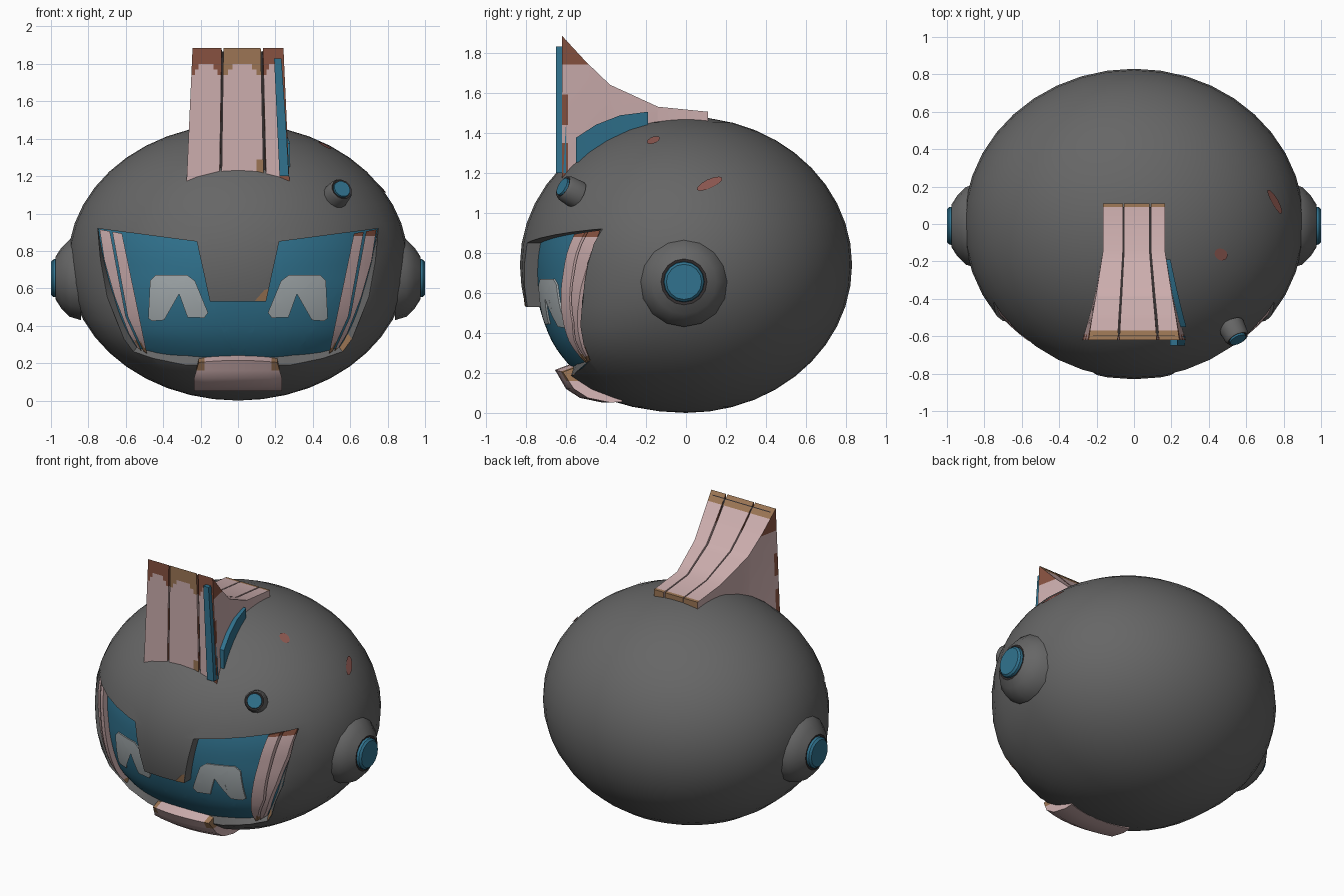
import bpy, bmesh, math
from mathutils import Vector

if "Cube" in bpy.data.objects:
    bpy.data.objects.remove(bpy.data.objects["Cube"])

RX, RY, RZ, CZ = 0.91, 0.83, 0.74, 0.74      # head radii and centre height


def material(name, *srgb):
    m = bpy.data.materials.new(name)
    m.diffuse_color = [((c + 0.055) / 1.055) ** 2.4 for c in srgb] + [1]
    m.use_nodes = True
    m.node_tree.nodes["Principled BSDF"].inputs["Base Color"].default_value = m.diffuse_color
    return m


GREY = material("dark grey shell", 0.40, 0.40, 0.40)
PINK = material("pale pink paint", 0.80, 0.68, 0.68)
BLUE = material("teal glass", 0.19, 0.45, 0.56)
WHITE = material("pale eye grey", 0.66, 0.69, 0.70)
TAN = material("worn tan", 0.61, 0.46, 0.33)
RUST = material("worn rust", 0.53, 0.32, 0.25)
SPOT = material("red scuff", 0.56, 0.35, 0.32)
DARK = material("groove dark", 0.20, 0.18, 0.18)


def finish(name, bm, mats, rule=None):
    """Turn a bmesh into an object; rule(face) gives the material index."""
    bm.normal_update()
    if rule:
        for f in bm.faces:
            f.material_index = rule(f)
    me = bpy.data.meshes.new(name)
    bm.to_mesh(me)
    bm.free()
    for m in mats:
        me.materials.append(m)
    ob = bpy.data.objects.new(name, me)
    bpy.context.collection.objects.link(ob)
    return ob


def slices(bm, axis, values):
    for v in values:
        co, no = Vector((0, 0, 0)), Vector((0, 0, 0))
        co[axis], no[axis] = v, 1
        bmesh.ops.bisect_plane(bm, geom=bm.verts[:] + bm.edges[:] + bm.faces[:],
                               dist=1e-5, plane_co=co, plane_no=no)


def front(x, z, d=0.0):
    """Y of the face surface, sunk by d; the jaw is a little squarer."""
    p = 2 + 0.25 * min(1, max(0, (0.7 - z) / 0.35))
    s = 1 - abs(x / RX) ** p - abs((z - CZ) / RZ) ** p
    return -RY * max(0, s) ** (1 / p) + d


def patch(name, pts, mats, d, wall=0.0, rule=None):
    """Front outline laid on the face surface, with walls running back."""
    bm = bmesh.new()
    bm.faces.new([bm.verts.new((x, 0, z)) for x, z in pts])
    bmesh.ops.triangulate(bm, faces=bm.faces[:])
    slices(bm, 0, [i * 0.04 for i in range(-20, 21)])
    slices(bm, 2, [i * 0.04 for i in range(2, 25)])
    bm.normal_update()
    for f in bm.faces:
        if f.normal.y > 0:
            f.normal_flip()
    for v in bm.verts:
        v.co.y = front(v.co.x, v.co.z, d)
    if wall:
        rim = [e for e in bm.edges if e.is_boundary]
        new = bmesh.ops.extrude_edge_only(bm, edges=rim)["geom"]
        for v in new:
            if isinstance(v, bmesh.types.BMVert):
                v.co.y += wall
    return finish(name, bm, mats, rule)


def loft(name, rings, mats, rule=None, cuts=()):
    bm = bmesh.new()
    rows = [[bm.verts.new(p) for p in r] for r in rings]
    n = len(rows[0])
    for a, b in zip(rows, rows[1:]):
        for i in range(n):
            bm.faces.new((a[i], a[(i + 1) % n], b[(i + 1) % n], b[i]))
    bm.faces.new(rows[0])
    bm.faces.new(rows[-1])
    bmesh.ops.recalc_face_normals(bm, faces=bm.faces[:])
    for axis, values in cuts:
        slices(bm, axis, values)
    return finish(name, bm, mats, rule)


def lathe(name, profile, centre, axis, sides, mats, seg_mats):
    """Revolve (radius, height) points round an axis; one material per segment."""
    q = Vector(axis).normalized().to_track_quat('Z', 'Y')
    bm = bmesh.new()
    rows = []
    for r, h in profile:
        rows.append([bm.verts.new(Vector(centre) + q @ Vector(
            (r * math.cos(t), r * math.sin(t), h)))
            for t in (2 * math.pi * i / sides for i in range(sides))])
    for a, b, m in zip(rows, rows[1:], seg_mats):
        for i in range(sides):
            j = (i + 1) % sides
            bm.faces.new((a[i], a[j], b[j], b[i])).material_index = m
    bm.faces.new(rows[-1]).material_index = seg_mats[-1]
    return finish(name, bm, mats)


# Visor opening: outer and inner edge of the lower lip, right half, top to bottom
outer = [(.75, .92), (.735, .75), (.70, .556), (.61, .33), (.56, .262),
         (.45, .225), (.28, .19), (0, .185)]
inner = [(.745, .915), (.715, .75), (.66, .556), (.585, .36), (.54, .285),
         (.45, .262), (.28, .245), (0, .24)]


def mirrored(half):
    return half + [(-x, z) for x, z in half[-2::-1]]


opening = mirrored(outer) + [(-.22, .85), (-.15, .53), (.15, .53), (.22, .85)]

# Head shell with the visor opening cut out
bm = bmesh.new()
bmesh.ops.create_uvsphere(bm, u_segments=40, v_segments=22, radius=1)
for v in bm.verts:
    v.co = Vector((v.co.x * RX, v.co.y * RY, v.co.z * RZ + CZ))
    w = min(1, max(0, -v.co.y / 0.35))
    v.co.y += w * (front(v.co.x, v.co.z) - v.co.y)
head = finish("head_shell", bm, [GREY])
cutter = loft("visor_cutter", [[(x, y, z) for x, z in opening] for y in (-1, -.2)], [GREY])
cutter.hide_render = True
mod = head.modifiers.new("opening", 'BOOLEAN')
mod.operation, mod.solver, mod.object = 'DIFFERENCE', 'EXACT', cutter
bpy.context.view_layer.objects.active = head
bpy.ops.object.modifier_apply(modifier=mod.name)
bpy.data.objects.remove(cutter)

# Visor glass and the sloping lip below it
patch("visor", opening, [BLUE], 0.07)
bm = bmesh.new()
o = [bm.verts.new((x, front(x, z, -.002), z)) for x, z in mirrored(outer)]
n = [bm.verts.new((x, front(x, z, .075), z)) for x, z in mirrored(inner)]
for i in range(len(o) - 1):
    bm.faces.new((o[i], n[i], n[i + 1], o[i + 1])).material_index = int(i == 3)
finish("visor_lip", bm, [GREY, TAN])

# Cheek strips and eyes on both sides
strip_a = [(.74, .915), (.685, .905), (.60, .45), (.515, .265), (.54, .285),
           (.585, .36), (.66, .556), (.715, .75)]
strip_b = [(.672, .903), (.62, .893), (.487, .252), (.505, .262), (.59, .45)]
eye = [(.48, .44), (.47, .64), (.44, .67), (.27, .67), (.23, .64), (.16, .47),
       (.18, .442), (.27, .445), (.315, .57), (.37, .57), (.395, .43), (.46, .425)]
for s, side in ((1, "right"), (-1, "left")):
    def strip_wear(f, s=s):
        z = f.calc_center_median().z
        return 2 if s > 0 and z > .88 else 1 if z < .3 else 0
    for pts, label in ((strip_a, "outer"), (strip_b, "inner")):
        patch(f"{side}_{label}_cheek_strip", [(s * x, z) for x, z in pts],
              [PINK, TAN, RUST], 0.025, 0.06, strip_wear)
    patch(f"{side}_eye", [(s * x, z) for x, z in eye], [WHITE], 0.061, 0.009)
    # Ear pod
    lathe(f"{side}_ear_pod", [(.225, .84), (.207, .90), (.162, .945), (.115, .975),
          (.102, .972), (.10, .988), (.088, 1.0)], (0, -.01, .655), (s, 0, 0), 16,
          [GREY, DARK, BLUE], [0, 0, 0, 1, 2, 2])
patch("brow_scuff", [(.09, .533), (.15, .533), (.165, .6), (.14, .59), (.12, .555)],
      [TAN], -.005)

# Forehead lamp
lathe("forehead_lamp", [(.072, -.09), (.066, -.015), (.058, 0), (.048, -.004), (.046, .006)],
      (.555, -.615, 1.13), (.4, -.8, .45), 14, [GREY, DARK, BLUE], [0, 0, 1, 2])

# Chin guard
section = [(-.52, .265), (-.655, .215), (-.60, .12), (-.53, .075), (-.42, .052),
           (-.36, .055), (-.36, .14)]
rings = [[(x * (1 if z > .13 else 1.12), y + .9 * x * x, z - .25 * x * x * (z > .2))
          for y, z in section] for x in (-.21, -.15, -.08, 0, .08, .15, .21)]
loft("chin_guard", rings, [PINK, TAN],
     lambda f: int(abs(f.calc_center_median().x) > .17 and f.calc_center_median().z > .15),
     [(0, (-.18, .18)), (2, (.16,))])

# Crest: three tapering panels over a dark core
spine = [(-.62, 1.885, 1.15), (-.5, 1.755, 1.2), (-.38, 1.64, 1.25),
         (-.14, 1.53, 1.34), (.11, 1.505, 1.42)]


def half_width(y, z):
    t = min(1, max(0, (-.2 - y) / .42))
    return .165 + t * (.078 + .045 * (1.885 - z))


def crest_rings(a, b, drop=0.0):
    return [[(k * half_width(y, z), y + (drop if y < -.6 else -drop), z)
             for k, z in ((a, t - drop), (b, t - drop), (b, m), (a, m))]
            for y, t, m in spine]


def crest_wear(a, b, worn):
    def rule(f):
        c = f.calc_center_median()
        u = (c.x / half_width(c.y, c.z) - a) / (b - a)
        if f.normal.y < -.7:                                  # front face
            if c.z > 1.80 - .10 * abs(2 * u - 1) ** 3:
                return worn
            if c.z < 1.29 and (u > .85 if a > -.9 else u < .1):
                return worn
            return 2 if a > .5 and u > .62 else 0
        if abs(f.normal.x) > .6:                              # side walls
            if c.z > 1.74 or (c.y < -.59 and (c.z < 1.36 or 1.45 < c.z < 1.6)):
                return 2
            return 0
        return 1 if c.y < -.57 or c.y > .09 else 0            # back slope
    return rule


for label, a, b, worn in (("left", -1, -.36, 2), ("middle", -.32, .50, 1), ("right", .55, 1, 2)):
    loft(f"crest_{label}_panel", crest_rings(a, b), [PINK, TAN, RUST],
         crest_wear(a, b, worn),
         [(2, [1.17 + .03 * i for i in range(24)]), (1, (-.59, -.57, .09)),
          (0, [(a + (b - a) * i / 8) * .25 for i in range(1, 8)])])
loft("crest_core", crest_rings(-.9, .9, .02), [DARK])

# Blue blade on the crest front and blue fin on its right side
loft("crest_blade", [[(x, y, z) for x, y in ((l, -.65), (r, -.65), (r, -.6), (l, -.6))]
     for z, l, r in ((1.2, .222, .272), (1.5, .208, .255), (1.83, .193, .232))], [BLUE])
loft("crest_fin", [[(half_width(y, t) + e, y, z) for e, z in
     ((-.02, t), (.03, t), (.03, m), (-.02, m))] for y, t, m in
     ((-.55, 1.375, 1.25), (-.45, 1.44, 1.28), (-.33, 1.487, 1.34), (-.19, 1.505, 1.42))], [BLUE])

# Scuffs on the shell
scale = Vector((RX, RY, RZ))
for i, (c, u, v) in enumerate((((.47, -.165, .63), (-.01, .035, .0), (.03, 0, -.025)),
                               ((.76, .12, .41), (-.03, .065, .035), (.0, -.012, .025)))):
    bm = bmesh.new()
    ring = []
    for k in range(12):
        t = 2 * math.pi * k / 12
        p = Vector(c) + Vector(u) * math.cos(t) + Vector(v) * math.sin(t)
        d = Vector(p[j] / scale[j] for j in range(3)).normalized() * 1.006
        ring.append(bm.verts.new((d.x * RX, d.y * RY, d.z * RZ + CZ)))
    f = bm.faces.new(ring)
    f.normal_update()
    if f.normal.dot(Vector(c)) < 0:
        f.normal_flip()
    finish(f"shell_scuff_{i + 1}", bm, [SPOT])

# Smooth shading with sharp edges kept
bpy.ops.object.select_all(action='SELECT')
bpy.context.view_layer.objects.active = head
bpy.ops.object.shade_smooth_by_angle(angle=math.radians(30))
